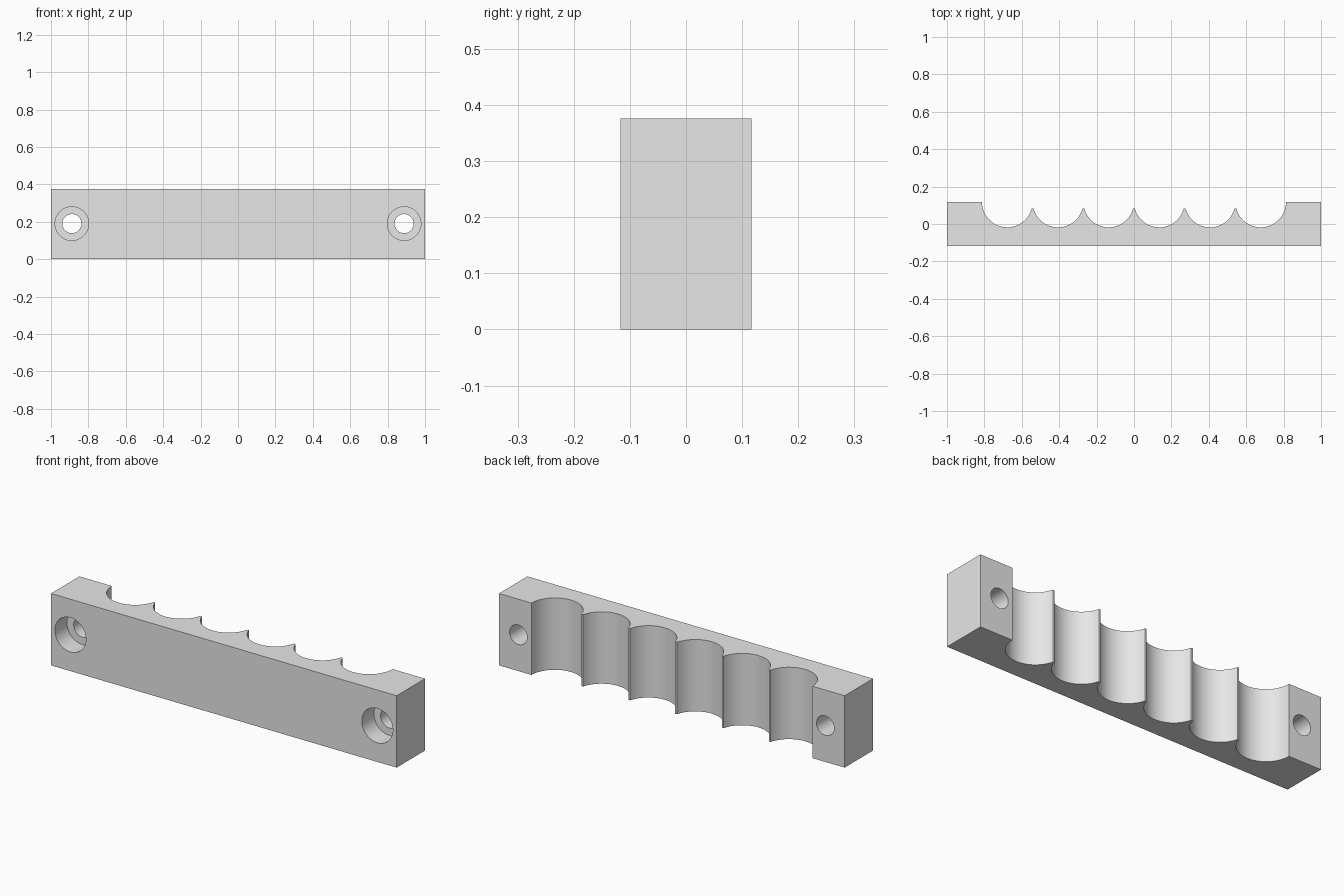
import bpy
import bmesh
from math import asin, cos, sin, pi

cube = bpy.data.objects.get("Cube")
if cube:
    bpy.data.objects.remove(cube, do_unlink=True)

HALF_X, HALF_Y, HEIGHT = 1.0, 0.117, 0.376
RADIUS, PITCH, COUNT, STEPS = 0.135, 0.271, 6, 28
TIP_Y = 0.083            # trimmed height of the ridges between the grooves
HOLE_X, HOLE_Z = 0.888, 0.19

grey = bpy.data.materials.new("light_grey")
grey.use_nodes = True
grey.diffuse_color = (0.8, 0.8, 0.8, 1)
grey.node_tree.nodes["Principled BSDF"].inputs["Base Color"].default_value = (0.8, 0.8, 0.8, 1)


def scalloped_outline():
    """Plan outline: straight front, row of round grooves along the back."""
    trim = asin((HALF_Y - TIP_Y) / RADIUS)
    pts = [(HALF_X, HALF_Y), (HALF_X, -HALF_Y), (-HALF_X, -HALF_Y), (-HALF_X, HALF_Y)]
    for i in range(COUNT):
        cx = (i - (COUNT - 1) / 2) * PITCH
        start = pi + (trim if i > 0 else 0)
        end = 2 * pi - (trim if i < COUNT - 1 else 0)
        for k in range(STEPS + 1):
            a = start + (end - start) * k / STEPS
            pts.append((cx + RADIUS * cos(a), HALF_Y + RADIUS * sin(a)))
    return pts


# Body: outline extruded upwards
bm = bmesh.new()
base = bm.faces.new([bm.verts.new((x, y, 0)) for x, y in scalloped_outline()])
top = bmesh.ops.extrude_face_region(bm, geom=[base])["geom"]
bmesh.ops.translate(bm, vec=(0, 0, HEIGHT),
                    verts=[g for g in top if isinstance(g, bmesh.types.BMVert)])
bmesh.ops.recalc_face_normals(bm, faces=bm.faces)
mesh = bpy.data.meshes.new("grooved_rack")
bm.to_mesh(mesh)
bm.free()
mesh.materials.append(grey)
body = bpy.data.objects.new("grooved_rack", mesh)
bpy.context.collection.objects.link(body)


def drill(x, radius, y0, y1):
    """Cut a round hole along y."""
    bpy.ops.mesh.primitive_cylinder_add(
        vertices=48, radius=radius, depth=y1 - y0,
        location=(x, (y0 + y1) / 2, HOLE_Z), rotation=(pi / 2, 0, 0))
    cutter = bpy.context.object
    cutter.name = "hole_cutter"
    cutter.hide_render = True
    cutter.data.materials.append(grey)
    bpy.context.view_layer.objects.active = body
    mod = body.modifiers.new("drill", "BOOLEAN")
    mod.operation = "DIFFERENCE"
    mod.solver = "EXACT"
    mod.object = cutter
    bpy.ops.object.modifier_apply(modifier=mod.name)
    bpy.data.objects.remove(cutter, do_unlink=True)


# Counterbored screw holes at both ends
for side in (-1, 1):
    drill(side * HOLE_X, 0.051, -0.2, 0.2)
    drill(side * HOLE_X, 0.09, -0.2, -HALF_Y + 0.1)

# Smooth grooves and holes, crisp corners
bpy.ops.object.select_all(action="DESELECT")
body.select_set(True)
bpy.context.view_layer.objects.active = body
bpy.ops.object.shade_smooth_by_angle(angle=pi / 6)
